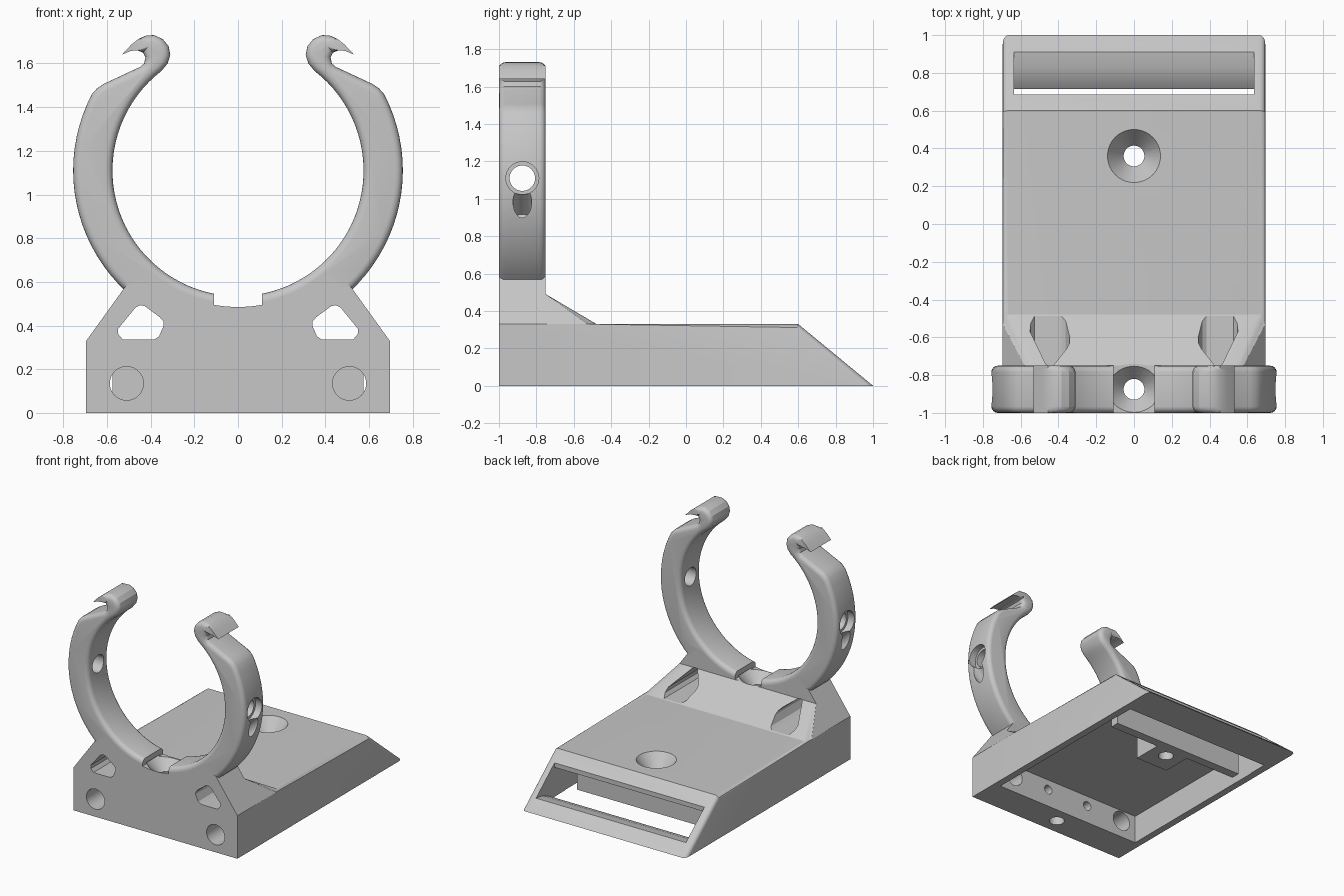
import bpy, bmesh
from math import sin, cos, radians
from mathutils import Matrix, Vector

cube = bpy.data.objects.get("Cube")
if cube:
    bpy.data.objects.remove(cube, do_unlink=True)

GREY = bpy.data.materials.new("plain grey plastic")
GREY.use_nodes = True
GREY.diffuse_color = (0.57, 0.57, 0.57, 1)
GREY.node_tree.nodes["Principled BSDF"].inputs["Base Color"].default_value = (0.57, 0.57, 0.57, 1)

RING_Z, INNER, OUTER = 1.11, 0.575, 0.755
RING_Y, RING_HALF = -0.875, 0.125


def finish(bm, name):
    bmesh.ops.recalc_face_normals(bm, faces=bm.faces)
    mesh = bpy.data.meshes.new(name)
    bm.to_mesh(mesh)
    bm.free()
    ob = bpy.data.objects.new(name, mesh)
    bpy.context.collection.objects.link(ob)
    mesh.materials.append(GREY)
    return ob


def loft(name, axis, sections):
    """Bridge a row of flat outlines, each given as (position on axis, points)."""
    place = {"x": lambda p, t: (t, p[0], p[1]),
             "y": lambda p, t: (p[0], t, p[1]),
             "z": lambda p, t: (p[0], p[1], t)}[axis]
    bm = bmesh.new()
    rows = [[bm.verts.new(place(p, t)) for p in points] for t, points in sections]
    bm.faces.new(rows[0])
    bm.faces.new(rows[-1][::-1])
    for lo, hi in zip(rows, rows[1:]):
        for i in range(len(lo)):
            j = (i + 1) % len(lo)
            bm.faces.new((lo[i], hi[i], hi[j], lo[j]))
    return finish(bm, name)


def prism(name, points, axis, a, b):
    return loft(name, axis, [(a, points), (b, points)])


def rod(name, start, end, r1, r2=None):
    """Cylinder or cone between two points."""
    start, end = Vector(start), Vector(end)
    d = end - start
    m = Matrix.Translation((start + end) / 2) @ d.to_track_quat("Z", "Y").to_matrix().to_4x4()
    bm = bmesh.new()
    bmesh.ops.create_cone(bm, cap_ends=True, segments=40, radius1=r1,
                          radius2=r1 if r2 is None else r2, depth=d.length, matrix=m)
    return finish(bm, name)


def boolean(target, tool, operation="DIFFERENCE"):
    tool.hide_render = True
    mod = target.modifiers.new("cut", "BOOLEAN")
    mod.operation, mod.object, mod.solver = operation, tool, "EXACT"
    bpy.context.view_layer.objects.active = target
    bpy.ops.object.modifier_apply(modifier=mod.name)
    bpy.data.objects.remove(tool, do_unlink=True)


def arc(radius, start, end, n):
    angles = [radians(start + (end - start) * i / n) for i in range(n + 1)]
    return [(radius * cos(t), RING_Z + radius * sin(t)) for t in angles]


def mirrored(points):
    return points + [(-x, z) for x, z in reversed(points)]


def inset(points, d):
    """Shrink a clockwise outline, leaving the thin hook tips alone."""
    result = []
    for i, p in enumerate(points):
        p = Vector(p)
        before = (p - Vector(points[i - 1])).normalized()
        after = (Vector(points[(i + 1) % len(points)]) - p).normalized()
        n1, n2 = Vector((-before.y, before.x)), Vector((-after.y, after.x))
        thin = abs(p.x) > 0.44 and p.y > 1.61
        move = Vector((0, 0)) if thin else (n1 + n2) * d / (1 + n1.dot(n2))
        result.append(tuple(p + move))
    return result


# Base: side profile limited by the front profile
bracket = prism("mount_bracket", [(-1, 0), (1, 0), (0.6, 0.33), (-0.48, 0.33),
                                  (-0.75, 0.49), (-0.75, 0.8), (-1, 0.8)], "x", -0.8, 0.8)
saddle = arc(0.615, -50, -90, 12)[:-1]
front = mirrored([(0.695, -0.1), (0.695, 0.33), (0.515, 0.58)] + saddle)
boolean(bracket, prism("front_limit", front, "y", -1.1, 1.1), "INTERSECT")

# Soften the upper side edges
bm = bmesh.new()
bm.from_mesh(bracket.data)
soft = [e for e in bm.edges
        if all(abs(v.co.x) > 0.54 and v.co.y > -0.77 for v in e.verts)
        and abs(e.verts[0].co.y - e.verts[1].co.y) > 0.2
        and max(v.co.z for v in e.verts) > 0.3]
bmesh.ops.bevel(bm, geom=soft, offset=0.03, segments=4, profile=0.5, affect="EDGES")
bm.to_mesh(bracket.data)
bm.free()

# Underside cavity, leaving the screw boss and strap bar
half = [(0.14, 0.2), (0.14, 0.43), (0.575, 0.43), (0.575, 0.56), (0.64, 0.56), (0.64, -0.75)]
boolean(bracket, prism("cavity", mirrored(half), "z", -0.1, 0.22))

# Strap slot through the sloped end
boolean(bracket, prism("strap_slot", [(0.5, -0.1), (0.5, 0.21), (0.685, 0.225), (0.685, 0.4),
                                      (0.91, 0.4), (0.91, 0.074), (0.83, 0.062), (0.76, 0.035),
                                      (0.715, 0), (0.715, -0.1)], "x", -0.636, 0.636))

# Countersunk screw hole in the deck
boolean(bracket, rod("deck_hole", (0, 0.36, -0.1), (0, 0.36, 0.4), 0.055))
boolean(bracket, rod("deck_sink", (0, 0.36, 0.22), (0, 0.36, 0.332), 0.055, 0.142))

# Clip ring with hooked ends and rounded rims
hook = [(0.322, 1.6), (0.31, 1.64), (0.318, 1.68), (0.345, 1.712), (0.385, 1.73),
        (0.42, 1.728), (0.455, 1.713), (0.49, 1.685), (0.532, 1.64), (0.49, 1.658),
        (0.46, 1.66), (0.435, 1.65), (0.424, 1.628), (0.43, 1.6), (0.447, 1.585),
        (0.614, 1.507), (0.645, 1.487)]
side = arc(INNER, -90, 52.5, 36)[1:] + hook + arc(OUTER, 27.6, -90, 30)[:-1]
outline = ([(0, RING_Z - INNER)] + side + [(0, RING_Z - OUTER)]
           + [(-x, z) for x, z in reversed(side)])
area = sum(a[0] * b[1] - b[0] * a[1] for a, b in zip(outline, outline[1:] + outline[:1]))
if area < 0:
    outline.reverse()
ROUND = 0.034
steps = [(RING_HALF - ROUND + ROUND * sin(radians(a)), inset(outline, ROUND * (1 - cos(radians(a)))))
         for a in (0, 22, 45, 67, 90)]
sections = ([(RING_Y - t, pts) for t, pts in reversed(steps)]
            + [(RING_Y + t, pts) for t, pts in steps])
boolean(bracket, loft("clip_ring", "y", sections), "UNION")

# Pocket and screw hole at the bottom of the ring
pocket = arc(0.625, -100.1, -79.9, 8) + [(0.11, 0.7), (-0.11, 0.7)]
boolean(bracket, prism("pocket", pocket, "y", -1.1, -0.7))
boolean(bracket, rod("ring_hole", (0, RING_Y, -0.1), (0, RING_Y, 0.7), 0.055))
boolean(bracket, rod("ring_sink", (0, RING_Y, 0.41), (0, RING_Y, 0.505), 0.055, 0.14))

window = [(0.55, 0.384), (0.548, 0.36), (0.527, 0.335), (0.385, 0.335), (0.362, 0.35),
          (0.34, 0.4), (0.342, 0.42), (0.358, 0.438), (0.427, 0.489), (0.448, 0.493), (0.468, 0.484)]
for s in (-1, 1):
    # Strap windows and front holes
    boolean(bracket, prism("window", [(s * x, z) for x, z in window], "y", -1.1, -0.3))
    boolean(bracket, rod("front_hole", (s * 0.51, -1.1, 0.135), (s * 0.51, -0.6, 0.135), 0.077))
    boolean(bracket, rod("inner_hole", (s * 0.185, -0.9, 0.14), (s * 0.185, -0.6, 0.14), 0.035))
    # Holes through the ring sides
    boolean(bracket, rod("side_hole", (s * 0.4, RING_Y, RING_Z), (s * 0.9, RING_Y, RING_Z), 0.068))
    boolean(bracket, rod("side_sink", (s * 0.7, RING_Y, RING_Z), (s * 0.9, RING_Y, RING_Z), 0.088))
    boolean(bracket, rod("blind_hole", (s * 0.63, RING_Y, 0.88), (s * 0.85, RING_Y, 1.08), 0.05))

# Shading
bpy.ops.object.select_all(action="DESELECT")
bracket.select_set(True)
bpy.context.view_layer.objects.active = bracket
bpy.ops.object.shade_smooth_by_angle(angle=radians(25))
